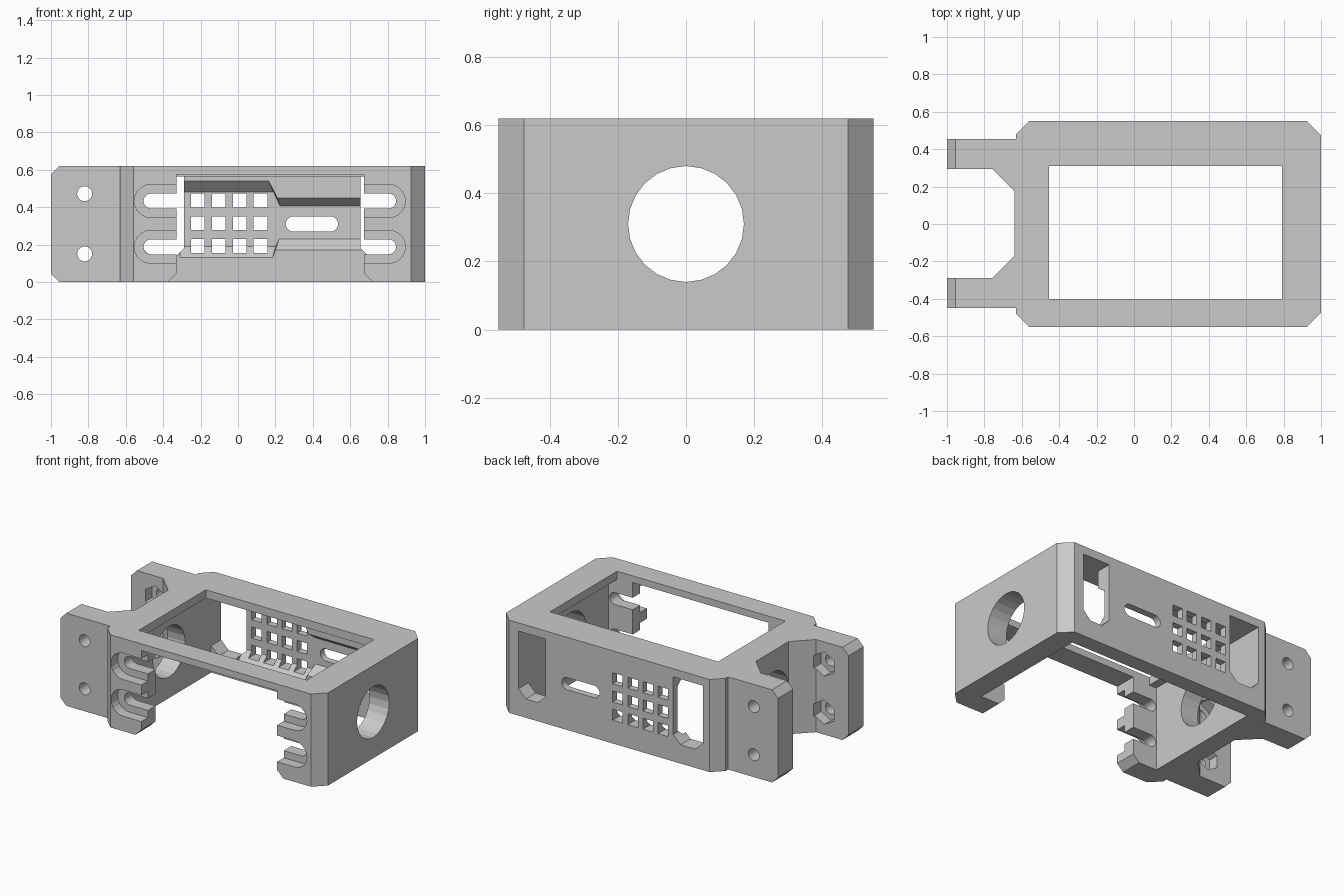
import bpy, bmesh, math

if "Cube" in bpy.data.objects:
    bpy.data.objects.remove(bpy.data.objects["Cube"], do_unlink=True)

grey = bpy.data.materials.new("light_grey")
grey.use_nodes = True
COLOUR = (0.59, 0.59, 0.59, 1)
grey.diffuse_color = COLOUR
grey.node_tree.nodes["Principled BSDF"].inputs["Base Color"].default_value = COLOUR


def loft(name, start, end, axis, lo, hi):
    """Solid between two matching outlines lying across an axis."""
    place = {"x": lambda p, d: (d, p[0], p[1]),
             "y": lambda p, d: (p[0], d, p[1]),
             "z": lambda p, d: (p[0], p[1], d)}[axis]
    bm = bmesh.new()
    a = [bm.verts.new(place(p, lo)) for p in start]
    b = [bm.verts.new(place(p, hi)) for p in end]
    bm.faces.new(a)
    bm.faces.new(b)
    for i in range(len(a)):
        j = (i + 1) % len(a)
        bm.faces.new((a[i], a[j], b[j], b[i]))
    bmesh.ops.recalc_face_normals(bm, faces=bm.faces)
    mesh = bpy.data.meshes.new(name)
    bm.to_mesh(mesh)
    bm.free()
    obj = bpy.data.objects.new(name, mesh)
    bpy.context.collection.objects.link(obj)
    return obj


def rect(a0, a1, b0, b1):
    return [(a0, b0), (a1, b0), (a1, b1), (a0, b1)]


def ring(a, b, r, n, turn=0.0):
    return [(a + r * math.cos(math.tau * i / n + turn),
             b + r * math.sin(math.tau * i / n + turn)) for i in range(n)]


def stadium(x0, x1, z, r, n=10):
    """Slot outline with rounded ends at x0 and x1."""
    right = [-math.pi / 2 + math.pi * i / n for i in range(n + 1)]
    return ([(x1 - r + r * math.cos(t), z + r * math.sin(t)) for t in right] +
            [(x0 + r - r * math.cos(t), z - r * math.sin(t)) for t in right])


# Bracket plan: chamfered box with two rear mounting ears
H = 0.62
plan = [(0.925, -0.55), (1, -0.475), (1, 0.475), (0.925, 0.55),
        (-0.56, 0.55), (-0.63, 0.48), (-0.63, 0.455), (-1, 0.455),
        (-1, 0.295), (-0.76, 0.295), (-0.64, 0.175), (-0.64, -0.17),
        (-0.76, -0.29), (-1, -0.29), (-1, -0.45), (-0.63, -0.45),
        (-0.63, -0.48), (-0.56, -0.55)]
bracket = loft("servo_bracket", plan, plan, "z", 0, H)
cutters = []


def cut(pts, axis, lo, hi, end=None):
    cutters.append(loft("cutter", pts, end or pts, axis, lo, hi))


# Main bay, open below, with a smaller opening in the top plate
BACK = 0.445
cut(rect(-0.51, 0.855, -0.40, BACK), "z", -0.1, 0.565)
cut(rect(-0.455, 0.79, -0.40, 0.31), "z", 0.5, 0.8)

# Front opening with flared foot
cut([(-0.475, -0.1), (-0.33, 0.045), (-0.33, 0.575), (0.675, 0.575),
     (0.675, 0.045), (0.82, -0.1)], "y", -0.7, -0.35)

# Access windows in the back wall
for x0, x1 in ((-0.51, -0.29), (0.655, 0.855)):
    c = 0.055
    cut([(x0 + c, 0.125), (x1 - c, 0.125), (x1, 0.125 + c), (x1, 0.565),
         (x0, 0.565), (x0, 0.125 + c)], "y", 0.2, 0.7)

# Stepped screw slots in the front wall
for z in (0.433, 0.188):
    for x0, x1 in ((-0.505, -0.2), (0.55, 0.845)):
        cut(stadium(x0, x1, z, 0.04), "y", -0.7, -0.3)
        cut(stadium(x0 - 0.05, x1 + 0.05, z, 0.088), "y", -0.7, -0.48)

# Bevelled recess inside the back wall
outer = [(-0.31, 0.13), (0.185, 0.13), (0.2, 0.17), (0.67, 0.17),
         (0.67, 0.45), (0.21, 0.45), (0.165, 0.54), (-0.31, 0.54)]
inner = [(-0.31, 0.19), (0.2, 0.19), (0.22, 0.23), (0.67, 0.23),
         (0.67, 0.405), (0.225, 0.405), (0.19, 0.48), (-0.31, 0.48)]
cut(outer, "y", BACK - 0.001, 0.505, inner)

# Back wall vent grid and long slot
for col in range(4):
    for row in range(3):
        x, z = -0.215 + 0.112 * col, 0.192 + 0.122 * row
        cut(rect(x - 0.037, x + 0.037, z - 0.037, z + 0.037), "y", 0.4, 0.7)
cut(stadium(0.255, 0.535, 0.31, 0.041), "y", 0.4, 0.7)

# Round cable holes through both end walls
cut(ring(0, 0.31, 0.17, 24), "x", -0.8, -0.3)
cut(ring(0, 0.31, 0.17, 24), "x", 0.7, 1.2)

# Ear bolt holes, nut pockets and clipped corners
for z in (0.472, 0.15):
    cut(ring(-0.82, z, 0.04, 20), "y", -0.7, 0.7)
    cut(ring(-0.82, z, 0.082, 6, math.pi / 6), "y", -0.36, 0.365)
for z, s in ((0, 1), (H, -1)):
    cut([(-1.1, z + s * 0.145), (-1.1, z - s * 0.1),
         (-0.855, z - s * 0.1)], "y", -0.7, 0.7)

# Carve every cutter out of the bracket
for c in cutters:
    mod = bracket.modifiers.new("cut", "BOOLEAN")
    mod.operation = "DIFFERENCE"
    mod.solver = "EXACT"
    mod.object = c
bpy.context.view_layer.update()
carved = bpy.data.meshes.new_from_object(
    bracket.evaluated_get(bpy.context.evaluated_depsgraph_get()))
bracket.modifiers.clear()
bracket.data = carved
for c in cutters:
    bpy.data.objects.remove(c, do_unlink=True)

carved.materials.clear()
carved.materials.append(grey)
for f in carved.polygons:
    f.material_index = 0
    f.use_smooth = False
